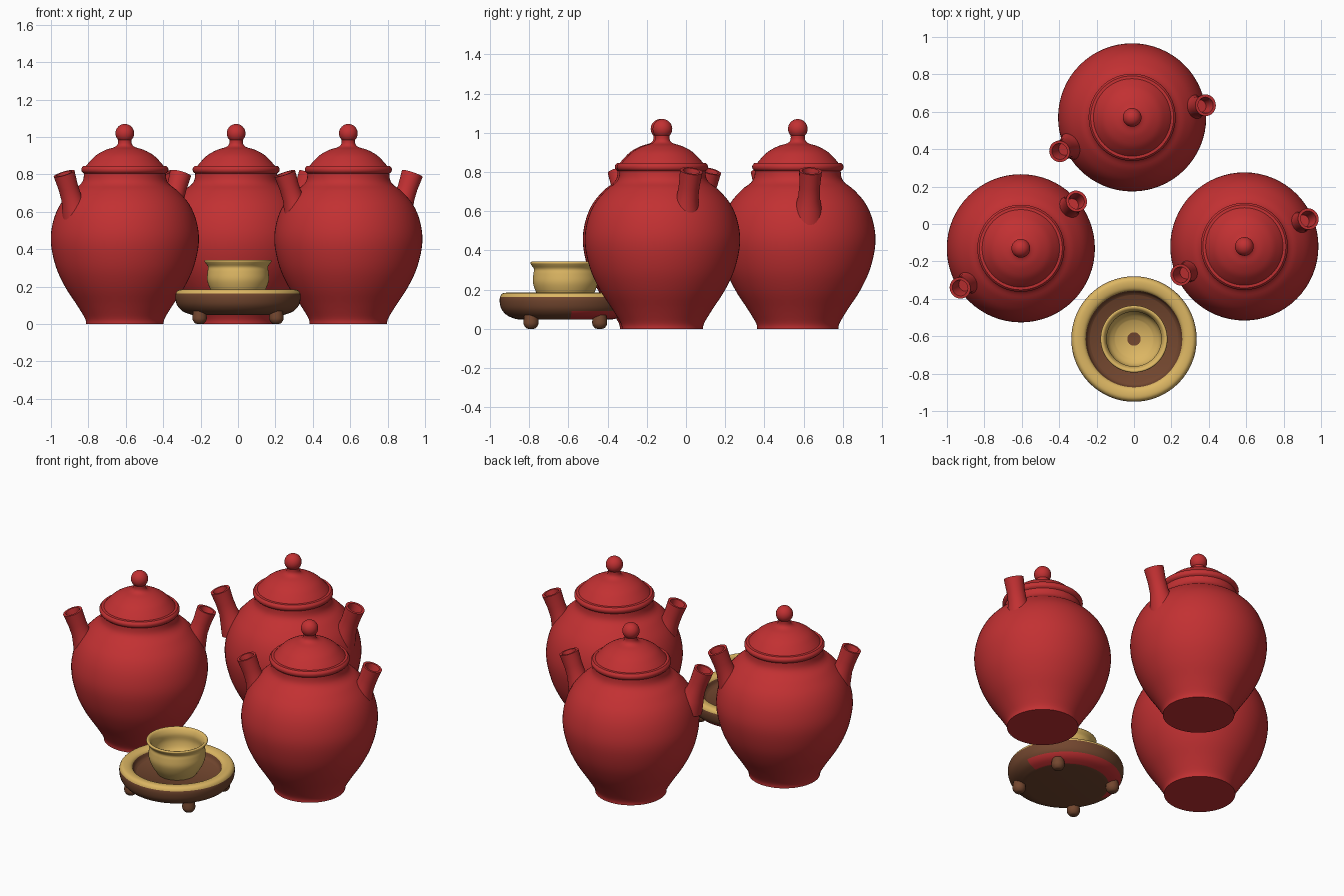
import bpy, bmesh, math
from mathutils import Vector

if "Cube" in bpy.data.objects:
    bpy.data.objects.remove(bpy.data.objects["Cube"])


def material(name, rgb):
    m = bpy.data.materials.new(name)
    m.diffuse_color = (*rgb, 1)
    m.use_nodes = True
    m.node_tree.nodes["Principled BSDF"].inputs["Base Color"].default_value = m.diffuse_color
    return m


RED = material("red glaze", (0.54, 0.030, 0.032))
TAN = material("tan clay", (0.72, 0.47, 0.125))
BROWN = material("brown wood", (0.17, 0.062, 0.028))


def smooth_profile(pts, n=4):
    """Catmull-Rom curve through (radius, z) points."""
    p = [Vector(q) for q in pts]
    p = [p[0]] + p + [p[-1]]
    out = []
    for i in range(1, len(p) - 2):
        a, b, c, d = p[i - 1:i + 3]
        for k in range(n):
            t = k / n
            out.append(0.5 * (2 * b + (c - a) * t + (2 * a - 5 * b + 4 * c - d) * t * t
                              + (3 * b - a - 3 * c + d) * t ** 3))
    return out + [p[-1]]


def finish(name, bm, mats, rule=None, angle=40):
    bmesh.ops.remove_doubles(bm, verts=bm.verts, dist=0.0002)
    bmesh.ops.recalc_face_normals(bm, faces=bm.faces)
    me = bpy.data.meshes.new(name)
    for f in bm.faces:
        if rule:
            f.material_index = rule(f.calc_center_median(), f.normal)
    bm.to_mesh(me)
    bm.free()
    for m in mats:
        me.materials.append(m)
    ob = bpy.data.objects.new(name, me)
    bpy.context.collection.objects.link(ob)
    bpy.ops.object.select_all(action='DESELECT')
    ob.select_set(True)
    bpy.context.view_layer.objects.active = ob
    bpy.ops.object.shade_smooth_by_angle(angle=math.radians(angle))
    return ob


def lathe(name, profile, mats, loc, rule=None, seg=64, axis=None):
    """Revolve a profile; first and last points lie on the axis."""
    bm = bmesh.new()
    vs = [bm.verts.new((max(r, 0), 0, z)) for r, z in profile]
    es = [bm.edges.new(e) for e in zip(vs, vs[1:])]
    bmesh.ops.spin(bm, geom=vs + es, cent=(0, 0, 0), axis=(0, 0, 1),
                   angle=2 * math.pi, steps=seg, use_duplicate=False)
    ob = finish(name, bm, mats, rule)
    ob.location = loc
    if axis:
        ob.rotation_mode = 'QUATERNION'
        ob.rotation_quaternion = Vector((0, 0, 1)).rotation_difference(Vector(axis))
    return ob


# jar profiles
BODY = [(0, 0)] + smooth_profile([
    (0.207, 0), (0.213, 0.03), (0.255, 0.10), (0.32, 0.20), (0.37, 0.31), (0.396, 0.44),
    (0.383, 0.55), (0.345, 0.64), (0.285, 0.71), (0.24, 0.745), (0.222, 0.775),
    (0.218, 0.82)]) + [(0, 0.82)]
LID = [(0, 0.80)] + smooth_profile([(0.215, 0.802), (0.23, 0.815), (0.232, 0.832), (0.222, 0.845)]) \
    + smooth_profile([(0.207, 0.846), (0.185, 0.872), (0.15, 0.905), (0.10, 0.932),
                      (0.055, 0.946), (0.038, 0.962), (0.036, 0.985)]) + [(0, 0.985)]
KNOB = [(0.05 * math.sin(a), -0.05 * math.cos(a)) for a in [math.pi * i / 16 for i in range(17)]]

# jars: centre, then the two spout mouth offsets
JARS = {
    "left": ((-0.605, -0.13), (-0.325, -0.212), (0.298, 0.252)),
    "right": ((0.59, -0.12), (-0.340, -0.152), (0.342, 0.147)),
    "back": ((-0.01, 0.57), (-0.388, -0.182), (0.393, 0.065)),
}
for side, (c, *mouths) in JARS.items():
    base = Vector((*c, 0))
    lathe(side + "_jar_body", BODY, [RED], base)
    lathe(side + "_jar_lid", LID, [RED], base)
    lathe(side + "_jar_knob", KNOB, [RED], base + Vector((0, 0, 1.02)), seg=32)
    for i, m in enumerate(mouths):
        out = Vector((*m, 0)).normalized()
        axis = (out * 0.36 + Vector((0, 0, 1))).normalized()
        top = base + Vector((*m, 0.805))
        L = 0.27
        # hollow spout flaring into the shoulder
        spout = [(0, -L), (0.085, -L), (0.066, -0.19), (0.055, -0.14), (0.053, -0.08),
                 (0.057, -0.015), (0.058, 0), (0.043, 0), (0.038, -0.03), (0.034, -0.09), (0, -0.09)]
        lathe(f"{side}_jar_spout_{i + 1}", spout, [RED], top, seg=32, axis=axis)

# tray: brown bowl with a tan rim, red patch low at the back
TRAY_AT = Vector((0, -0.615, 0))
TRAY = [(0, 0.048), (0.225, 0.048)] + smooth_profile([
    (0.25, 0.050), (0.295, 0.068), (0.325, 0.100), (0.335, 0.14), (0.331, 0.168),
    (0.315, 0.183), (0.285, 0.183), (0.262, 0.172), (0.25, 0.145), (0.235, 0.132)]) + [(0, 0.13)]


def tray_colour(c, n):
    r = math.hypot(c.x, c.y)
    if r > 0.255 and c.z > 0.165:
        return 1
    if r > 0.24 and c.z < 0.095 and c.y > 0.02:
        return 2
    return 0


lathe("tray", TRAY, [BROWN, TAN, RED], TRAY_AT, tray_colour)

# tray feet
FOOT = smooth_profile([(0, 0), (0.022, 0.003), (0.036, 0.02), (0.038, 0.04), (0.034, 0.07)]) + [(0, 0.07)]
for sx in (-1, 1):
    for sy in (-1, 1):
        name = f"tray_foot_{'front' if sy < 0 else 'back'}_{'left' if sx < 0 else 'right'}"
        lathe(name, FOOT, [BROWN], TRAY_AT + Vector((0.205 * sx, 0.175 * sy, 0)), seg=24)

# cup with a brown spot in the bottom
CUP = [(0, 0.125), (0.11, 0.125)] + smooth_profile([
    (0.12, 0.14), (0.148, 0.185), (0.165, 0.235), (0.163, 0.28), (0.160, 0.305),
    (0.173, 0.325), (0.179, 0.336), (0.172, 0.343), (0.158, 0.335), (0.146, 0.305),
    (0.149, 0.26), (0.135, 0.215), (0.10, 0.185)]) + [(0.036, 0.172), (0, 0.171)]


def cup_colour(c, n):
    return 1 if math.hypot(c.x, c.y) < 0.034 and c.z > 0.15 else 0


lathe("cup", CUP, [TAN, BROWN], TRAY_AT, cup_colour)
